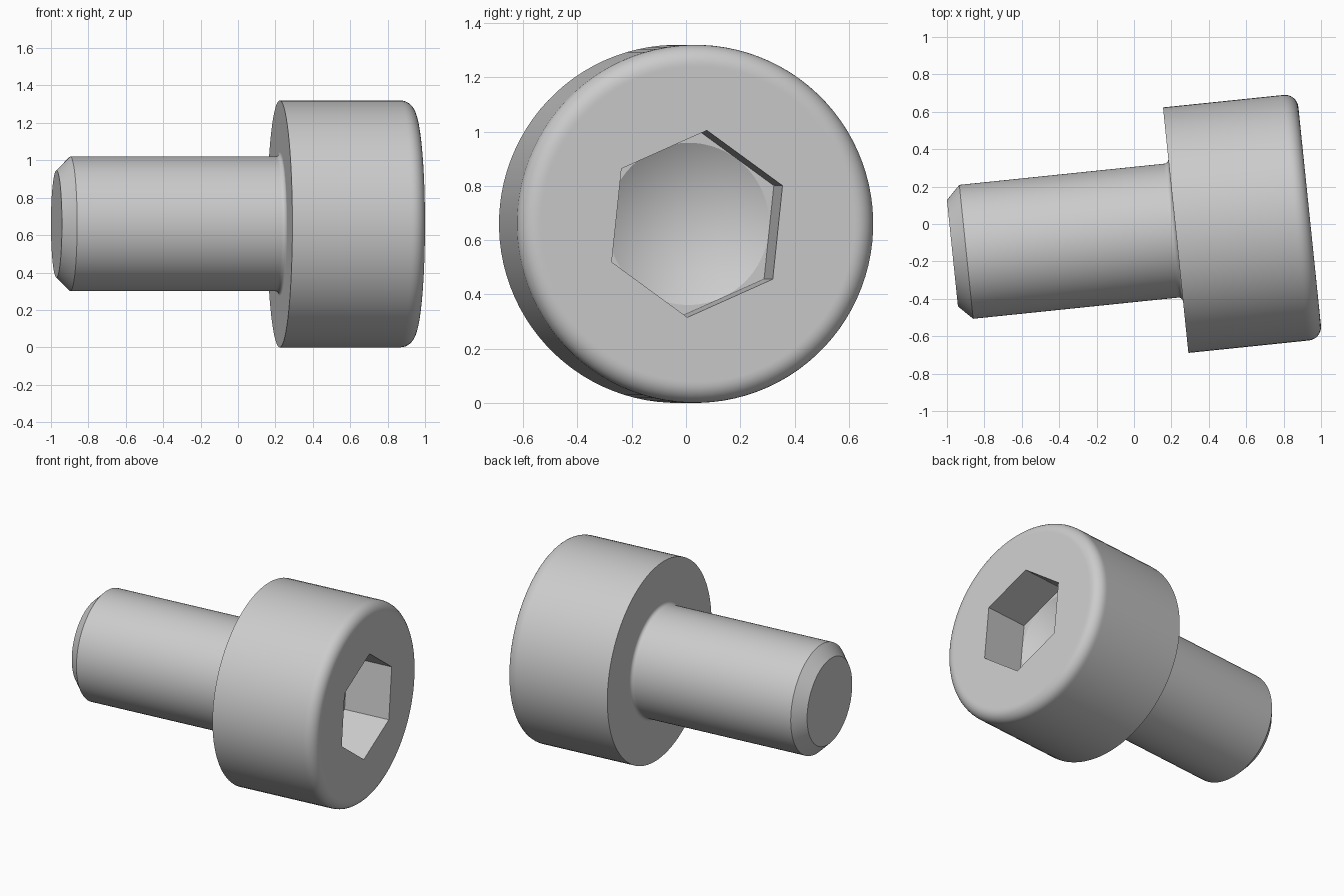
import bpy, bmesh
from math import sin, cos, pi, radians

SEGMENTS = 96
TILT = radians(5.9)        # shaft axis turned about z
HEX_ANGLE = radians(84)    # direction of one socket corner
CENTRE = (0.223, -0.033, 0.66)   # middle of the head underside

cube = bpy.data.objects.get("Cube")
if cube:
    bpy.data.objects.remove(cube, do_unlink=True)

steel = bpy.data.materials.new("grey_steel")
steel.use_nodes = True
grey = (0.6, 0.6, 0.6, 1)
steel.diffuse_color = grey
steel.node_tree.nodes["Principled BSDF"].inputs["Base Color"].default_value = grey


def arc(x, r, radius, start, end, steps=8):
    """Profile points on a fillet arc, angles in degrees."""
    angles = [radians(start + (end - start) * i / steps) for i in range(steps + 1)]
    return [(x + radius * cos(a), r + radius * sin(a), False) for a in angles]


def lathe(name, profile):
    """Skin rings along x; each entry is (x, radius, is_hexagon)."""
    bm = bmesh.new()
    rings = []
    for x, radius, is_hex in profile:
        ring = []
        for i in range(SEGMENTS):
            a = 2 * pi * i / SEGMENTS
            # hexagon radius is the apothem, half the width across flats
            r = radius / cos(a % (pi / 3) - pi / 6) if is_hex else radius
            a += HEX_ANGLE
            ring.append(bm.verts.new((x, r * cos(a), r * sin(a))))
        rings.append(ring)
    for a, b in zip(rings, rings[1:]):
        for i in range(SEGMENTS):
            j = (i + 1) % SEGMENTS
            bm.faces.new((a[i], a[j], b[j], b[i]))
    bmesh.ops.remove_doubles(bm, verts=bm.verts, dist=1e-5)
    mesh = bpy.data.meshes.new(name)
    bm.to_mesh(mesh)
    bm.free()
    mesh.materials.append(steel)
    ob = bpy.data.objects.new(name, mesh)
    bpy.context.collection.objects.link(ob)
    ob.location = CENTRE
    ob.rotation_euler.z = TILT
    bpy.ops.object.select_all(action="DESELECT")
    ob.select_set(True)
    bpy.context.view_layer.objects.active = ob
    bpy.ops.object.shade_smooth_by_angle(angle=radians(25))
    return ob


# Shank: chamfered tip, straight body, small fillet under the head
lathe("shank", [
    (-1.2, 0, False), (-1.2, 0.286, False), (-1.126, 0.36, False),
    (-0.034, 0.36, False),
    *arc(-0.024, 0.384, 0.024, -90, 0),
])

# Head: flat underside, rounded front rim, hexagonal socket with conical floor
lathe("socket_head", [
    (0, 0.384, False), (0, 0.66, False), (0.638, 0.66, False),
    *arc(0.648, 0.588, 0.072, 90, 0),
    (0.72, 0.58, False),
    (0.72, 0.3, True), (0.408, 0.3, True),
    (0.408, 0.299, False), (0.235, 0, False),
])
